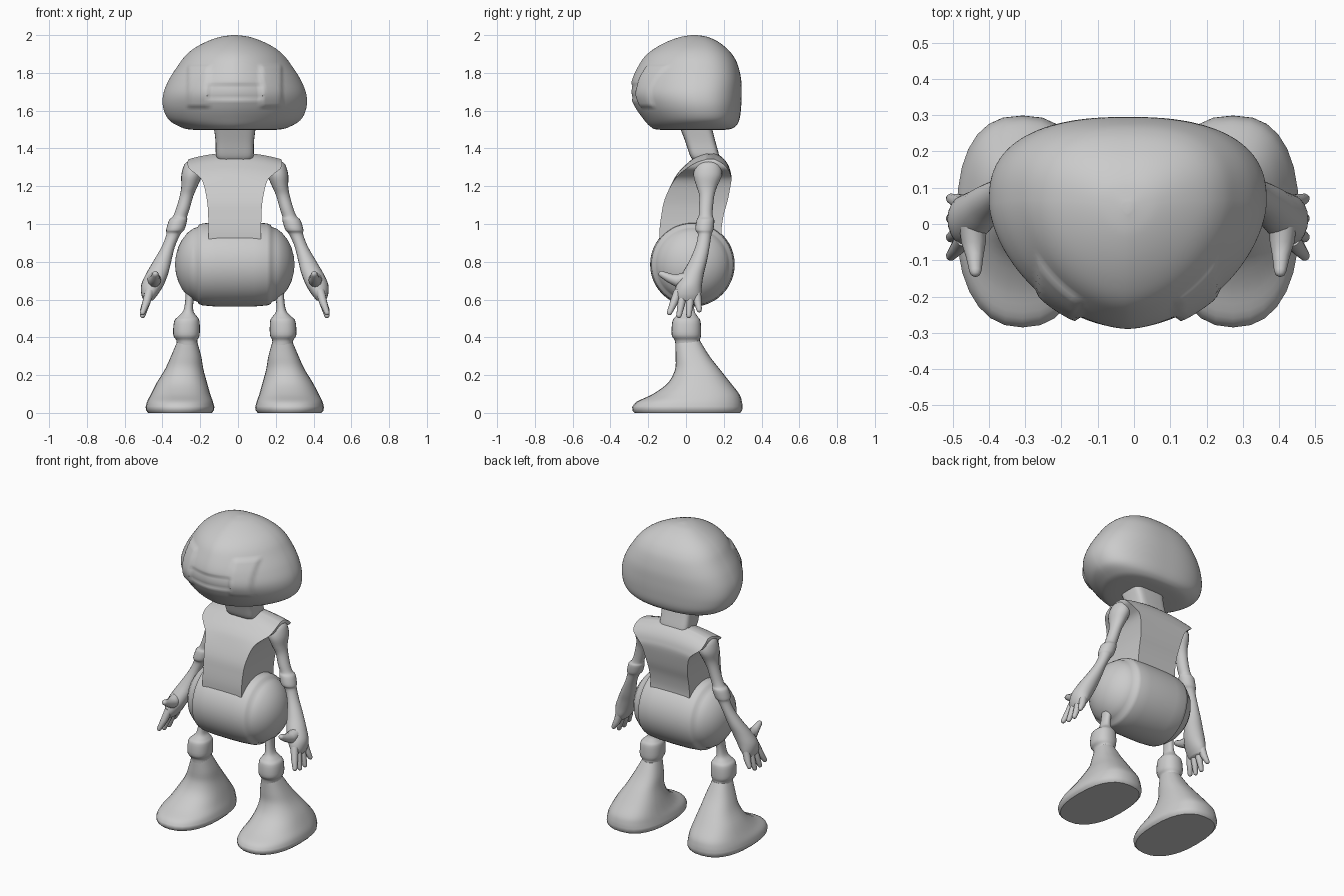
import bpy, bmesh, math
from mathutils import Vector

if "Cube" in bpy.data.objects:
    bpy.data.objects.remove(bpy.data.objects["Cube"])

AX = -0.017  # symmetry axis in x
grey = bpy.data.materials.new("plain grey")
grey.diffuse_color = (0.6, 0.6, 0.6, 1)
grey.use_nodes = True
grey.node_tree.nodes["Principled BSDF"].inputs["Base Color"].default_value = grey.diffuse_color


def smooth_rows(rows, k=4):
    """Catmull-Rom interpolation between section rows."""
    out = []
    for i in range(len(rows) - 1):
        p0, p1, p2 = rows[max(i - 1, 0)], rows[i], rows[i + 1]
        p3 = rows[min(i + 2, len(rows) - 1)]
        for j in range(k):
            t = j / k
            out.append(tuple(
                0.5 * (2 * b + (c - a) * t + (2 * a - 5 * b + 4 * c - d) * t * t
                       + (3 * b - a - 3 * c + d) * t ** 3)
                for a, b, c, d in zip(p0, p1, p2, p3)))
    return out + [rows[-1]]


def skin(name, rings, side=1, angle=40):
    """Bridge closed rings, cap both ends, place on the symmetry axis."""
    bm = bmesh.new()
    loops = [[bm.verts.new((AX + side * p[0], p[1], p[2])) for p in r] for r in rings]
    n = len(loops[0])
    for a, b in zip(loops, loops[1:]):
        for i in range(n):
            bm.faces.new((a[i], a[(i + 1) % n], b[(i + 1) % n], b[i]))
    bm.faces.new(loops[0])
    bm.faces.new(loops[-1])
    bmesh.ops.recalc_face_normals(bm, faces=bm.faces)
    me = bpy.data.meshes.new(name)
    bm.to_mesh(me)
    bm.free()
    me.materials.append(grey)
    ob = bpy.data.objects.new(name, me)
    bpy.context.collection.objects.link(ob)
    bpy.context.view_layer.objects.active = ob
    ob.select_set(True)
    bpy.ops.object.shade_smooth_by_angle(angle=math.radians(angle))
    ob.select_set(False)
    return ob


def section(row, n=24, front=2.0, back=2.0, split=0.5):
    """Horizontal superellipse ring from (z, centre x, half width, y front, y back)."""
    z, cx, hw, y0, y1 = row
    c = y0 + (y1 - y0) * split
    ring = []
    for i in range(n):
        a = 2 * math.pi * i / n
        ca, sa = math.cos(a), math.sin(a)
        e = 2 / (back if sa > 0 else front)
        d = y1 - c if sa > 0 else c - y0
        ring.append((cx + math.copysign(abs(ca) ** e, ca) * hw,
                     c + math.copysign(abs(sa) ** e, sa) * d, z))
    return ring


def tube(name, pts, radii, side):
    """Tapered round tube with a rounded tip."""
    pts = [Vector(p) for p in pts]
    d = (pts[-1] - pts[-2]).normalized()
    r = radii[-1]
    pts += [pts[-1] + d * r * 0.6, pts[-1] + d * r * 0.9]
    radii = radii + [r * 0.75, r * 0.3]
    rings = []
    for i, p in enumerate(pts):
        t = pts[min(i + 1, len(pts) - 1)] - pts[max(i - 1, 0)]
        q = t.to_track_quat('Z', 'X')
        rings.append([p + q @ Vector((math.cos(a) * radii[i], math.sin(a) * radii[i], 0))
                      for a in (2 * math.pi * k / 12 for k in range(12))])
    skin(name, rings, side, 60)


# Head: egg-shaped dome with goggle relief on the face
def box(x, z, x0, x1, z0, z1, s=0.018):
    def ramp(v):
        v = max(0, min(1, v / s + 0.5))
        return v * v * (3 - 2 * v)
    return ramp(x - x0) * ramp(x1 - x) * ramp(z - z0) * ramp(z1 - z)


def relief(p):
    x, y, z = p
    if y > 0:
        return p
    r = 0.012 * (box(abs(x), z, 0.135, 0.245, 1.62, 1.84)
                 - box(abs(x), z, -1, 0.135, 1.66, 1.74))
    return (x + math.copysign(r * 0.5, x) * min(1, abs(x) * 8), y - r * 0.8, z)


head = [(1.497, 0, .12, -.02, .12), (1.50, 0, .235, -.15, .22), (1.517, 0, .295, -.19, .262),
        (1.555, 0, .352, -.225, .283), (1.62, 0, .38, -.27, .292), (1.69, 0, .378, -.297, .295),
        (1.765, 0, .348, -.285, .292), (1.84, 0, .30, -.25, .275), (1.89, 0, .262, -.215, .25),
        (1.93, 0, .215, -.165, .215), (1.965, 0, .15, -.10, .17), (1.99, 0, .08, -.03, .115),
        (2.0, 0, .012, .03, .06)]
skin("head", [[relief(p) for p in section(r, 144, 1.75, 2.5, 0.6)]
              for r in smooth_rows(head, 7)], angle=60)

# Neck: rounded block leaning back
neck = [(1.34, 0, .09, .035, .175), (1.365, 0, .10, .02, .175),
        (1.44, 0, .102, -.005, .155), (1.54, 0, .115, -.045, .13)]
skin("neck", [section(r, 32, 5, 5) for r in smooth_rows(neck)])

# Torso: curved slab flaring out to the shoulders
torso = [(.90, .14, -.14, .19), (.97, .14, -.14, .188), (1.05, .141, -.13, .2),
         (1.13, .148, -.113, .222), (1.235, .172, -.065, .24), (1.28, .205, -.035, .235),
         (1.315, .24, .0, .222), (1.345, .25, .035, .2), (1.365, .25, .07, .175),
         (1.378, .245, .11, .15)]
rings = []
for z, w, y0, y1 in smooth_rows(torso):
    drop = 0.035 * max(0, min(1, (z - 1.2) / 0.17))
    xs = [i / 5 for i in range(-5, 6)]
    rings.append([(x * w, y0, z - drop * x * x) for x in xs]
                 + [(x * w, y1, z - drop * x * x) for x in reversed(xs)])
skin("torso", rings, angle=35)

# Hips: drum lying along x, with domed ends behind a small step
half = [(.0, .224), (.1, .223), (.17, .217), (.19, .21), (.196, .198), (.22, .19),
        (.25, .168), (.28, .13), (.30, .09), (.312, .045), (.316, .008)]
prof = [(-x, r) for x, r in reversed(half[1:])] + half
skin("hips", [[(x, .034 + r * math.cos(a), .786 + r * math.sin(a))
               for a in (2 * math.pi * k / 48 for k in range(48))] for x, r in prof], angle=50)

# Arm and leg sections: z, centre x, half width, y front, y back
arm = [(1.335, .215, .025, .09, .145), (1.315, .22, .047, .055, .18), (1.26, .228, .055, .04, .19),
       (1.20, .24, .043, .055, .165), (1.15, .255, .036, .07, .15), (1.08, .275, .036, .068, .142),
       (1.04, .29, .038, .067, .142), (1.02, .30, .048, .056, .15), (.97, .315, .048, .05, .145),
       (.945, .325, .037, .063, .135), (.88, .352, .035, .05, .125), (.80, .385, .048, .015, .11),
       (.74, .41, .058, -.02, .095), (.68, .435, .06, -.05, .085), (.63, .45, .045, -.06, .08),
       (.595, .458, .025, -.05, .065)]
leg = [(.72, .225, .05, -.05, .085), (.66, .235, .028, -.025, .06), (.60, .24, .022, -.025, .045),
       (.54, .246, .027, -.035, .045), (.51, .25, .05, -.055, .062), (.485, .254, .067, -.072, .077),
       (.415, .256, .07, -.076, .08), (.385, .254, .056, -.06, .073), (.36, .252, .055, -.056, .08)]
boot = [(.38, .252, .052, -.056, .075), (.30, .258, .08, -.055, .125), (.23, .268, .102, -.058, .18),
        (.16, .28, .133, -.095, .235), (.10, .287, .157, -.175, .282), (.06, .29, .174, -.26, .296),
        (.03, .29, .182, -.285, .299)]
sole = [(.012, .29, .179, -.283, .297), (0, .29, .168, -.272, .287)]

for side, tag in ((-1, "left"), (1, "right")):
    skin(tag + "_arm", [section(r, 20) for r in smooth_rows(arm)], side, 60)
    skin(tag + "_leg", [section(r, 24, 2.3, 2.3) for r in smooth_rows(leg)], side, 60)
    skin(tag + "_boot", [section(r, 28, 2.3, 2.5) for r in smooth_rows(boot) + sole], side, 45)
    # Four fingers fanned front to back, plus a forward thumb
    for i, (y, ty, tz) in enumerate([(-.04, -.088, .53), (-.01, -.037, .515),
                                     (.025, .015, .515), (.055, .07, .545)]):
        tube(f"{tag}_finger_{i + 1}",
             [(.452, y, .645), (.468, (y + ty) / 2, .585), (.488, ty, tz)],
             [.024, .021, .014], side)
    tube(tag + "_thumb", [(.428, .02, .71), (.425, -.05, .70), (.422, -.09, .715),
                          (.42, -.13, .735)], [.04, .034, .024, .017], side)
